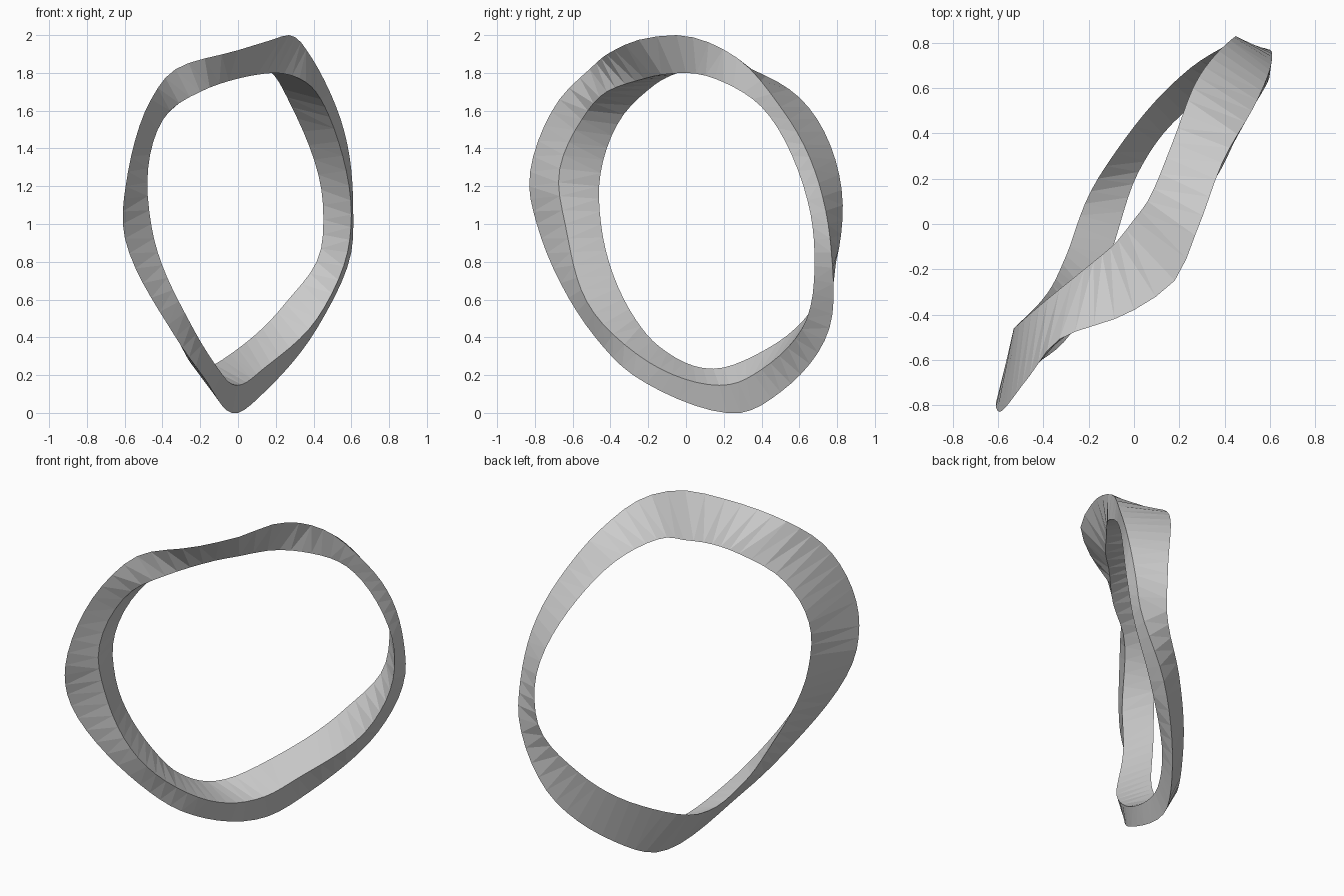
import bpy, bmesh
from mathutils import Vector

if "Cube" in bpy.data.objects:
    bpy.data.objects.remove(bpy.data.objects["Cube"])

# Guide points of the three ridges of the wavy triangular band
outer = [(.27, -.05, 2), (.39, .27, 1.88), (.52, .5, 1.62), (.61, .74, 1.07),
         (.6, .77, .85), (.42, .76, .45), (.14, .5, .11), (0, .29, 0),
         (-.19, -.28, .2), (-.33, -.48, .4), (-.61, -.79, 1), (-.595, -.83, 1.2),
         (-.46, -.67, 1.66), (-.33, -.51, 1.82), (0, -.38, 1.92), (.18, -.25, 1.975)]
front = [(.2, 0, 1.8), (.36, .2, 1.75), (.46, .4, 1.62), (.6, .66, 1.05),
         (.58, .68, .85), (.42, .64, .5), (.13, .4, .23), (.02, .23, .15),
         (-.13, -.2, .27), (-.25, -.44, .47), (-.46, -.64, 1), (-.48, -.675, 1.22),
         (-.36, -.52, 1.6), (-.2, -.42, 1.7), (0, -.22, 1.77), (.1, -.13, 1.79)]
back = [(.06, .1, 1.85), (.17, .36, 1.81), (.26, .6, 1.67), (.45, .83, 1.1),
        (.44, .81, .87), (.25, .69, .58), (0, .43, .34), (-.16, .2, .24),
        (-.3, -.14, .35), (-.36, -.27, .5), (-.52, -.45, 1), (-.53, -.46, 1.2),
        (-.38, -.33, 1.58), (-.22, -.2, 1.71), (-.07, -.07, 1.79), (0, .02, 1.82)]

ridges = [[Vector(p) for p in r] for r in (outer, front, back)]
N = len(outer)
centre = [sum((r[i] for r in ridges), Vector()) / 3 for i in range(N)]
span = [(centre[(i + 1) % N] - centre[i]).length for i in range(N)]


def tangent(r, i):
    """Smooth slope at guide point i, allowing for uneven spacing."""
    a, b = span[i - 1], span[i]
    before = (r[i] - r[i - 1]) / a
    after = (r[(i + 1) % N] - r[i]) / b
    return (before * b + after * a) / (a + b)


def point(r, i, t):
    """Cubic curve between guide points i and i + 1."""
    j, h = (i + 1) % N, span[i]
    return (r[i] * (2*t**3 - 3*t**2 + 1) + tangent(r, i) * h * (t**3 - 2*t**2 + t)
            + r[j] * (3*t**2 - 2*t**3) + tangent(r, j) * h * (t**3 - t**2))


# Triangular cross-sections joined into a closed ring
bm = bmesh.new()
rings = []
for i in range(N):
    steps = max(2, round(span[i] / 0.075))
    for k in range(steps):
        rings.append([bm.verts.new(point(r, i, k / steps)) for r in ridges])
for a, b in zip(rings, rings[1:] + rings[:1]):
    for k in range(3):
        m = (k + 1) % 3
        bm.faces.new((a[k], a[m], b[m], b[k]))
bmesh.ops.triangulate(bm, faces=bm.faces[:])
bmesh.ops.recalc_face_normals(bm, faces=bm.faces[:])

mesh = bpy.data.meshes.new("twisted_band")
bm.to_mesh(mesh)
bm.free()
band = bpy.data.objects.new("twisted_band", mesh)
bpy.context.collection.objects.link(band)

# Plain grey finish
grey = bpy.data.materials.new("light_grey")
grey.diffuse_color = (0.6, 0.6, 0.6, 1)
grey.use_nodes = True
grey.node_tree.nodes["Principled BSDF"].inputs["Base Color"].default_value = grey.diffuse_color
mesh.materials.append(grey)
